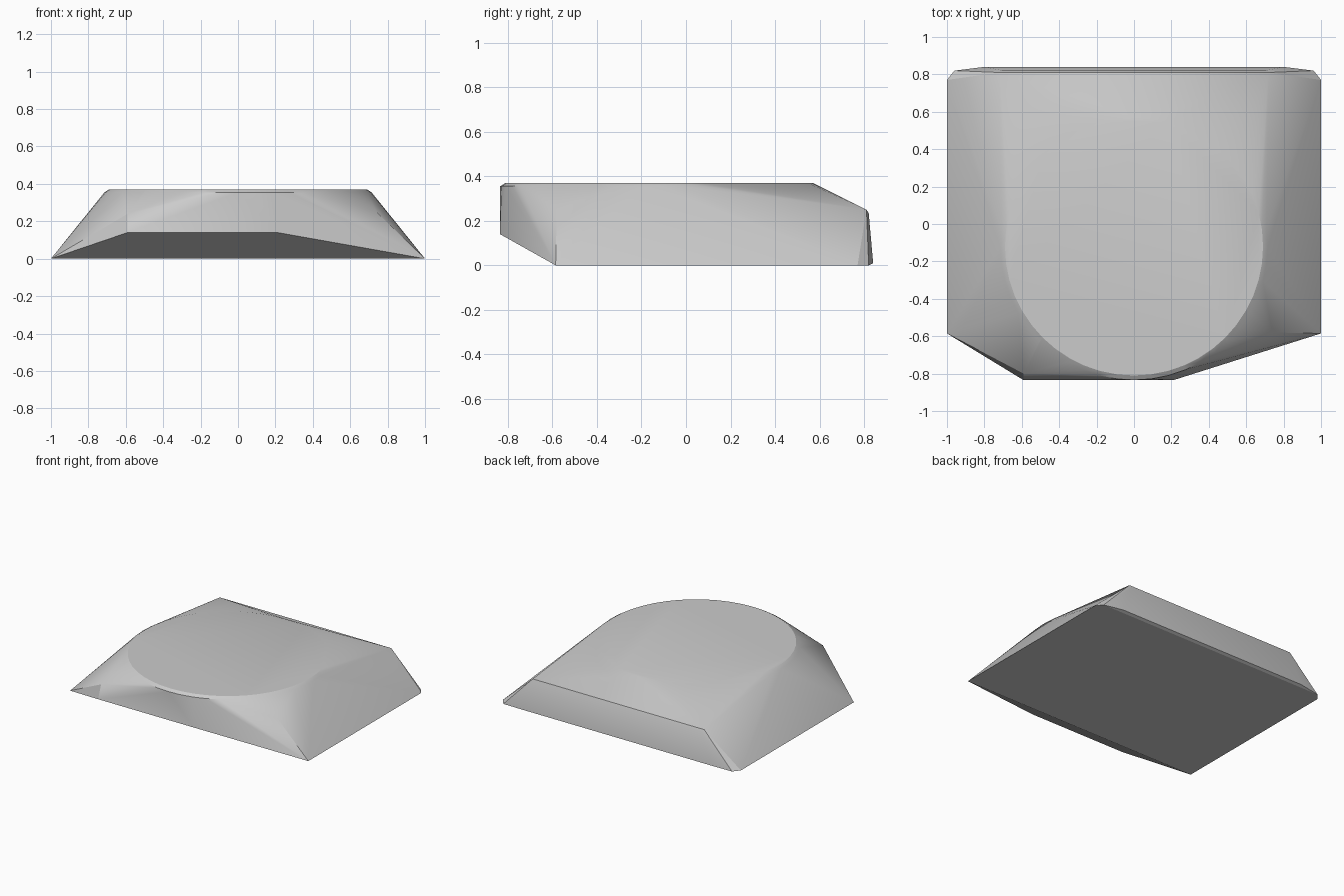
import bpy, bmesh, math

cube = bpy.data.objects.get("Cube")
if cube:
    bpy.data.objects.remove(cube, do_unlink=True)

grey = bpy.data.materials.new("plain grey")
grey.use_nodes = True
colour = (0.6, 0.6, 0.6, 1)
grey.diffuse_color = colour
grey.node_tree.nodes["Principled BSDF"].inputs["Base Color"].default_value = colour


def ring(radius, z, count=48):
    """Points of a level circle around the round top's centre."""
    return [(radius * math.cos(2 * math.pi * i / count),
             -0.12 + radius * math.sin(2 * math.pi * i / count), z)
            for i in range(count)]


# Round top with a softened rim
points = ring(0.69, 0.37) + ring(0.714, 0.355)

# Base corners and the back ridge, mirrored left and right
for side in (-1, 1):
    points += [(side * x, y, z) for x, y, z in (
        (1, -0.585, 0), (1, 0.77, 0), (0.96, 0.82, 0), (0.8, 0.84, 0.01),
        (0.72, 0.81, 0.25), (0.7, 0.82, 0.235))]

# Uneven front lip and its shoulders
points += [(-0.59, -0.835, 0.14), (0.21, -0.835, 0.14),
           (-0.59, -0.8, 0.24), (0.74, -0.58, 0.25)]

# Wrap the outline points in one faceted skin
bm = bmesh.new()
for p in points:
    bm.verts.new(p)
hull = bmesh.ops.convex_hull(bm, input=bm.verts)
loose = {v for v in hull["geom_interior"] + hull["geom_unused"]
         if isinstance(v, bmesh.types.BMVert)}
bmesh.ops.delete(bm, geom=list(loose), context="VERTS")
bmesh.ops.dissolve_limit(bm, angle_limit=math.radians(0.5),
                         verts=bm.verts, edges=bm.edges)
bmesh.ops.recalc_face_normals(bm, faces=bm.faces)

mesh = bpy.data.meshes.new("faceted_block")
bm.to_mesh(mesh)
bm.free()
mesh.materials.append(grey)
block = bpy.data.objects.new("faceted_block", mesh)
bpy.context.collection.objects.link(block)

# Soft sides with crisp outer edges
bpy.context.view_layer.objects.active = block
block.select_set(True)
bpy.ops.object.shade_smooth_by_angle(angle=math.radians(25))
